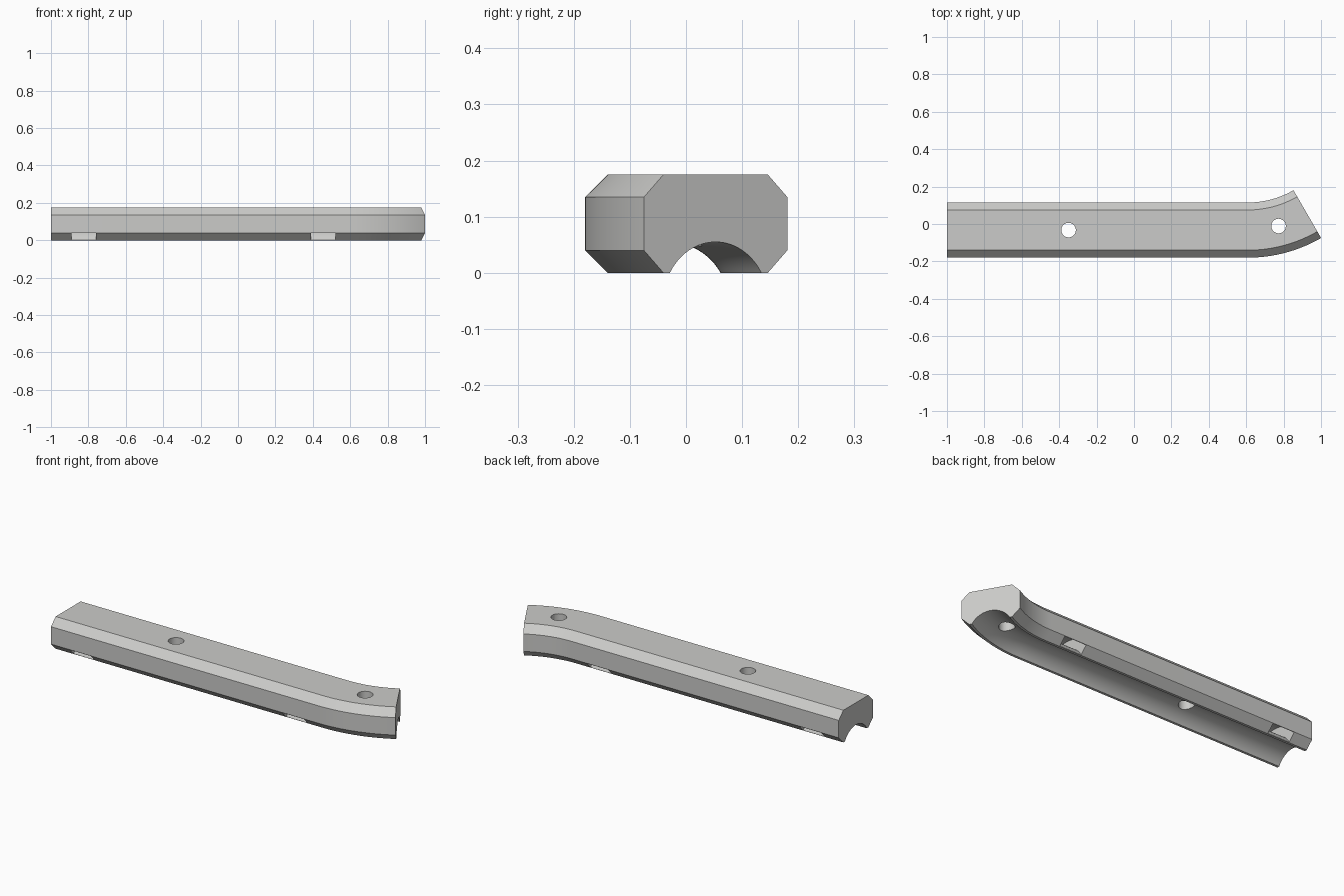
import bpy, bmesh, math
from mathutils import Vector

if "Cube" in bpy.data.objects:
    bpy.data.objects.remove(bpy.data.objects["Cube"])

W, H, C = 0.1475, 0.175, 0.04        # half width, height, chamfer
CY = -0.0325                         # centre line of the straight part
BEND_X, BEND_R, BEND_A = 0.608, 0.637, math.radians(30)
GROOVE_R, GROOVE_Z = 0.108, -0.053   # round channel under the bar

grey = bpy.data.materials.new("light grey")
grey.diffuse_color = (0.6, 0.6, 0.585, 1)
grey.use_nodes = True
grey.node_tree.nodes["Principled BSDF"].inputs["Base Color"].default_value = grey.diffuse_color


def make_object(name, bm):
    bmesh.ops.recalc_face_normals(bm, faces=bm.faces)
    mesh = bpy.data.meshes.new(name)
    bm.to_mesh(mesh)
    bm.free()
    mesh.materials.append(grey)
    obj = bpy.data.objects.new(name, mesh)
    bpy.context.collection.objects.link(obj)
    return obj


def loft(name, rings, closed_path=False):
    """Skin a list of matching closed outlines and cap both ends."""
    bm = bmesh.new()
    rows = [[bm.verts.new(p) for p in ring] for ring in rings]
    n = len(rows[0])
    for a, b in zip(rows, rows[1:]):
        for i in range(n):
            j = (i + 1) % n
            bm.faces.new((a[i], a[j], b[j], b[i]))
    bm.faces.new(rows[0])
    bm.faces.new(rows[-1])
    return make_object(name, bm)


def bend_point(angle):
    return (BEND_X + BEND_R * math.sin(angle),
            CY + BEND_R * (1 - math.cos(angle)))


# Chamfered section with the round channel in its underside
half = math.acos(-GROOVE_Z / GROOVE_R)
section = [(GROOVE_R * math.sin(t), GROOVE_Z + GROOVE_R * math.cos(t))
           for t in (-half + 2 * half * i / 28 for i in range(29))]
section += [(W - C, 0), (W, C), (W, H - C), (W - C, H),
            (C - W, H), (-W, H - C), (-W, C), (C - W, 0)]

# Straight run followed by the bent end
stations = [(-1.0, CY, 0.0)]
for i in range(25):
    a = BEND_A * i / 24
    stations.append((*bend_point(a), a))
bar = loft("curved_bar", [[Vector((x - s * math.sin(a), y + s * math.cos(a), z))
                           for s, z in section] for x, y, a in stations])

# Vertical screw holes
cutters = []
for x, y in [(-0.35, CY), bend_point(BEND_A / 2)]:
    ring = [(x + 0.039 * math.cos(t), y + 0.039 * math.sin(t))
            for t in (math.tau * i / 40 for i in range(40))]
    cutters.append(loft("screw_hole_cutter",
                        [[(px, py, z) for px, py in ring] for z in (-0.1, 0.3)]))

# Arched strap slots wrapping over the channel
arch = [math.radians(-100 + 200 * i / 48) for i in range(49)]
outline = [(0.172, t) for t in arch] + [(0.122, t) for t in reversed(arch)]
for x0, x1 in [(-0.89, -0.76), (0.39, 0.52)]:
    cutters.append(loft("strap_slot_cutter",
                        [[(x, CY + r * math.sin(t), GROOVE_Z + r * math.cos(t))
                          for r, t in outline] for x in (x0, x1)]))

for cutter in cutters:
    mod = bar.modifiers.new("cut", 'BOOLEAN')
    mod.operation = 'DIFFERENCE'
    mod.solver = 'EXACT'
    mod.object = cutter
    cutter.hide_render = True
    cutter.hide_set(True)

# Apply the cuts, then smooth the curved surfaces
bpy.context.view_layer.objects.active = bar
bar.select_set(True)
for mod in list(bar.modifiers):
    bpy.ops.object.modifier_apply(modifier=mod.name)
for cutter in cutters:
    bpy.data.objects.remove(cutter)
bpy.ops.object.shade_smooth_by_angle(angle=math.radians(25))
